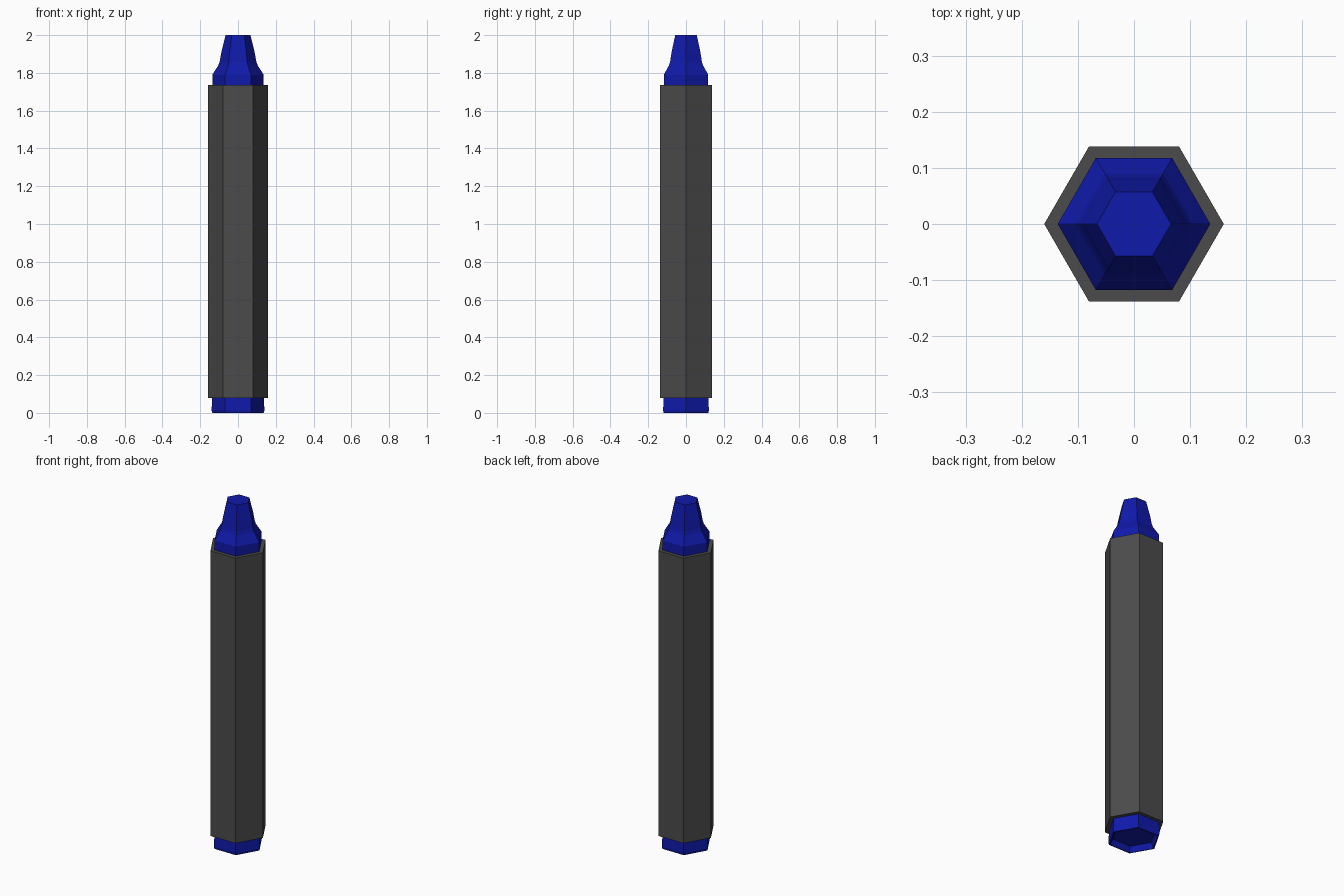
import bpy, bmesh, math

if "Cube" in bpy.data.objects:
    bpy.data.objects.remove(bpy.data.objects["Cube"])


def hex_lathe(name, profile, colour, closed=False):
    """Sweep a (radius, height) profile around z with six flat sides."""
    bm = bmesh.new()
    rings = [[bm.verts.new((r * math.cos(k * math.pi / 3),
                            r * math.sin(k * math.pi / 3), z)) for k in range(6)]
             for r, z in profile]
    pairs = list(zip(rings, rings[1:]))
    if closed:
        pairs.append((rings[-1], rings[0]))
    else:
        bm.faces.new(rings[0])
        bm.faces.new(rings[-1])
    for a, b in pairs:
        for k in range(6):
            j = (k + 1) % 6
            bm.faces.new((a[k], a[j], b[j], b[k]))
    bmesh.ops.recalc_face_normals(bm, faces=bm.faces)
    mesh = bpy.data.meshes.new(name)
    bm.to_mesh(mesh)
    bm.free()
    obj = bpy.data.objects.new(name, mesh)
    bpy.context.collection.objects.link(obj)
    mat = bpy.data.materials.new(name + "_colour")
    mat.diffuse_color = colour
    mat.use_nodes = True
    mat.node_tree.nodes["Principled BSDF"].inputs["Base Color"].default_value = mat.diffuse_color
    mesh.materials.append(mat)
    return obj


# Wax stick: recessed base, straight shaft, shoulder and blunt tip
hex_lathe("wax_stick", [
    (0.035, 0.03), (0.115, 0.03), (0.13, 0.0), (0.136, 0.0), (0.14, 0.012),
    (0.136, 0.10), (0.136, 1.79), (0.104, 1.84), (0.097, 1.86),
    (0.088, 1.91), (0.066, 2.0)], (0.005, 0.01, 0.40, 1))

# Paper wrapper: hexagonal sleeve
hex_lathe("paper_wrapper", [
    (0.136, 0.08), (0.16, 0.08), (0.16, 1.735), (0.136, 1.735)],
    (0.07, 0.07, 0.07, 1), closed=True)
